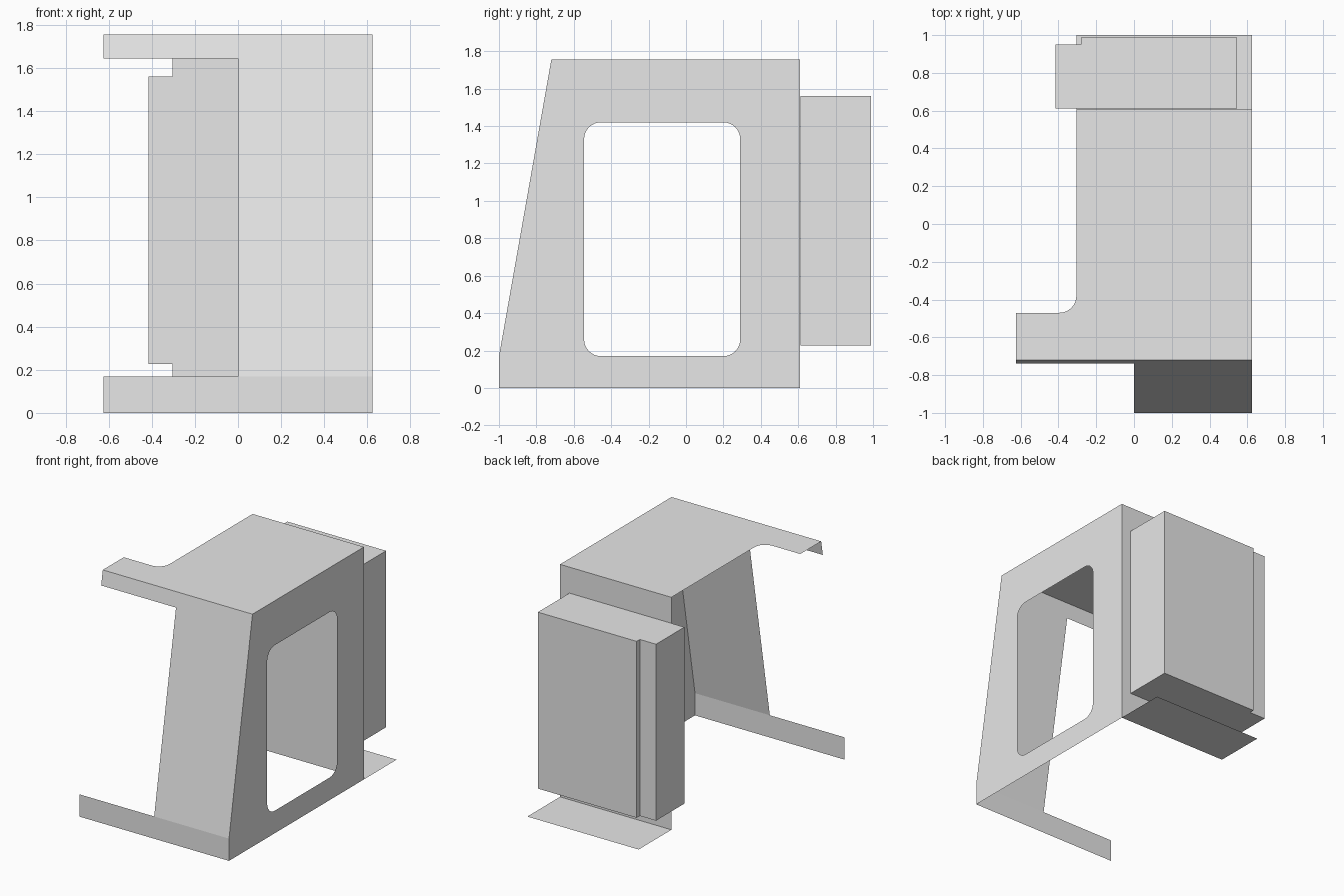
import bpy, bmesh
from math import sin, cos, pi
from mathutils import Vector

cube = bpy.data.objects.get("Cube")
if cube:
    bpy.data.objects.remove(cube, do_unlink=True)

grey = bpy.data.materials.new("plain_grey")
grey.use_nodes = True
grey.diffuse_color = (0.8, 0.8, 0.8, 1)
grey.node_tree.nodes["Principled BSDF"].inputs["Base Color"].default_value = (0.8, 0.8, 0.8, 1)

# Shared dimensions of the folded sheet cabinet
LEFT, RIGHT = -0.625, 0.625
INNER = -0.305            # open edge of roof, back and floor
BACK, FRONT, ROOF_FRONT = 0.61, -1.0, -0.72
TOP, SILL, LINTEL = 1.755, 0.168, 1.645
R = 0.09                  # corner radius


def finish(name, bm, outward=None):
    """Turn a bmesh into a named object, with its faces looking outward."""
    bm.normal_update()
    if outward is None:
        bmesh.ops.recalc_face_normals(bm, faces=bm.faces)
    else:
        for f in bm.faces:
            if f.normal.dot(Vector(outward)) < 0:
                f.normal_flip()
    mesh = bpy.data.meshes.new(name)
    bm.to_mesh(mesh)
    bm.free()
    mesh.materials.append(grey)
    obj = bpy.data.objects.new(name, mesh)
    bpy.context.collection.objects.link(obj)
    return obj


def arc(cx, cy, start, end, steps=8):
    return [(cx + R * cos(start + (end - start) * i / steps),
             cy + R * sin(start + (end - start) * i / steps)) for i in range(steps + 1)]


def sheet(name, loops, place, outward):
    """Fill an outline, and any holes in it, as a flat sheet."""
    bm = bmesh.new()
    edges = []
    for loop in loops:
        verts = [bm.verts.new(place(a, b)) for a, b in loop]
        edges += [bm.edges.new((v, verts[i - 1])) for i, v in enumerate(verts)]
    bmesh.ops.triangle_fill(bm, edges=edges, use_beauty=True)
    bmesh.ops.dissolve_limit(bm, angle_limit=0.01, verts=bm.verts, edges=bm.edges)
    return finish(name, bm, outward)


def rect(a0, b0, a1, b1):
    return [(a0, b0), (a1, b0), (a1, b1), (a0, b1)]


# Side wall with a rounded window
y0, y1, z0, z1 = -0.545, 0.29, 0.17, 1.42
window = (arc(y1 - R, z1 - R, 0, pi / 2) + arc(y0 + R, z1 - R, pi / 2, pi)
          + arc(y0 + R, z0 + R, pi, 1.5 * pi) + arc(y1 - R, z0 + R, 1.5 * pi, 2 * pi))
outline = [(FRONT, 0), (BACK, 0), (BACK, TOP), (ROOF_FRONT, TOP), (FRONT, SILL)]
sheet("side_wall", [outline, window], lambda y, z: (RIGHT, y, z), (1, 0, 0))

# Roof with an arm reaching over the opening
roof = [(RIGHT, ROOF_FRONT), (RIGHT, BACK), (INNER, BACK)]
roof += arc(INNER - R, -0.47 + R, 0, -pi / 2)
roof += [(LEFT, -0.47), (LEFT, ROOF_FRONT)]
sheet("roof", [roof], lambda x, y: (x, y, TOP), (0, 0, 1))

# Back wall and the floor plate behind it
sheet("back_wall", [rect(INNER, 0, RIGHT, TOP)], lambda x, z: (x, BACK, z), (0, 1, 0))
sheet("floor_plate", [rect(INNER, BACK, RIGHT, 1.0)], lambda x, y: (x, y, 0), (0, 0, 1))


# Front: upright sill, sloping half panel and lintel
def slope(x, z):
    t = max(0, (z - SILL) / (TOP - SILL))
    return (x, FRONT + t * (ROOF_FRONT - FRONT), z)


sheet("front_sill", [rect(LEFT, 0, RIGHT, SILL)], slope, (0, -1, 0))
front = [(0, SILL), (RIGHT, SILL), (RIGHT, TOP), (LEFT, TOP), (LEFT, LINTEL), (0, LINTEL)]
sheet("front_panel", [front], slope, (0, -1, 0))

# Rear box with a stepped corner
footprint = [(-0.415, 0.612), (0.545, 0.612), (0.545, 0.988),
             (-0.28, 0.988), (-0.28, 0.95), (-0.415, 0.95)]
bm = bmesh.new()
base = bm.faces.new([bm.verts.new((x, y, 0.228)) for x, y in footprint])
lid = bmesh.ops.extrude_face_region(bm, geom=[base], use_keep_orig=True)
bmesh.ops.translate(bm, vec=(0, 0, 1.332),
                    verts=[g for g in lid["geom"] if isinstance(g, bmesh.types.BMVert)])
finish("rear_box", bm)
